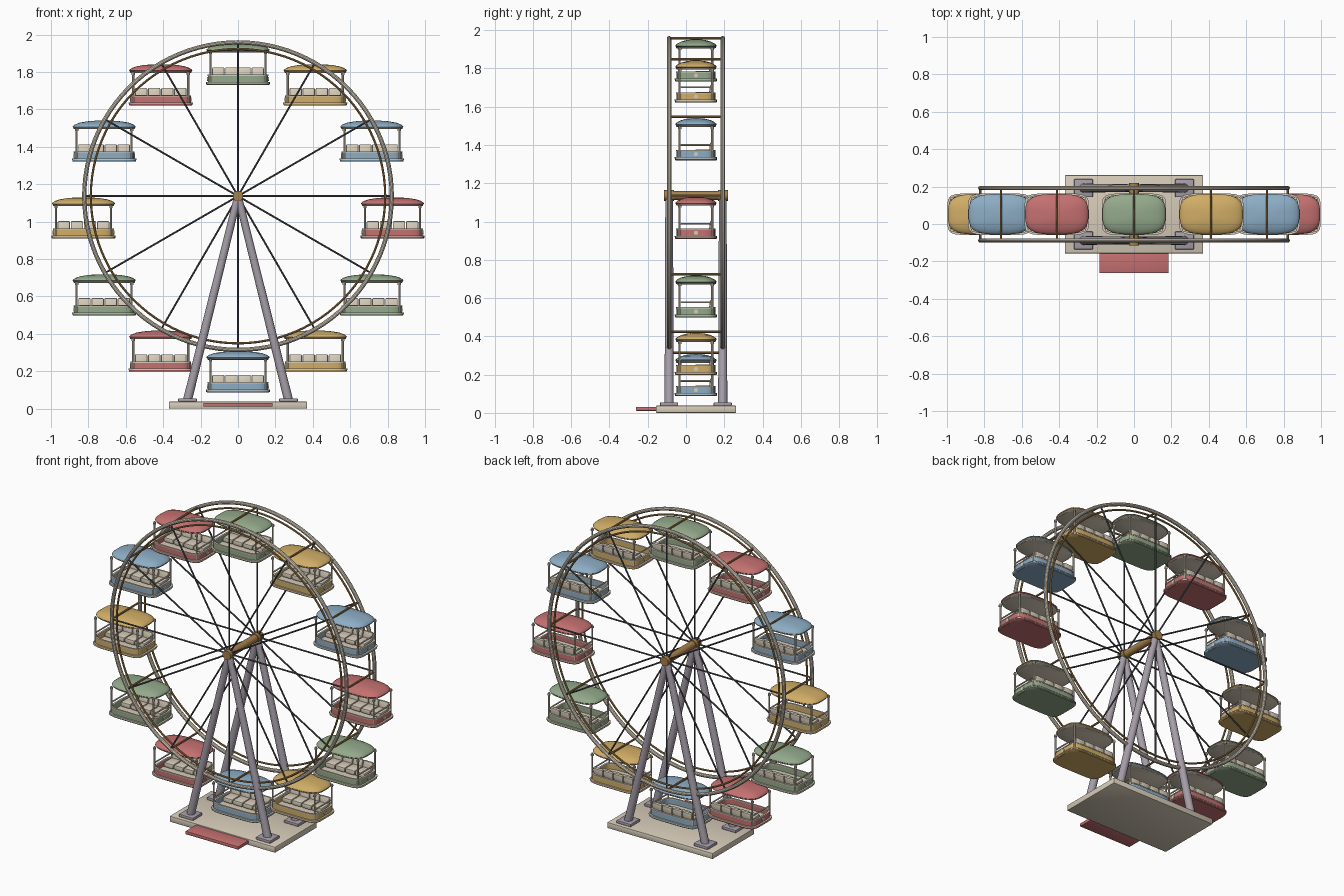
import bpy, bmesh
from math import sin, cos, pi, radians
from mathutils import Vector, Matrix

if "Cube" in bpy.data.objects:
    bpy.data.objects.remove(bpy.data.objects["Cube"])

YC, ZC, R = 0.052, 1.136, 0.826      # wheel centre and pivot radius
SIDES = (YC - 0.14, YC + 0.14)


def mat(name, r, g, b):
    m = bpy.data.materials.new(name)
    m.diffuse_color = [(c / 255) ** 2.2 for c in (r, g, b)] + [1]
    m.use_nodes = True
    m.node_tree.nodes["Principled BSDF"].inputs["Base Color"].default_value = m.diffuse_color
    return m


CREAM = mat("cream", 214, 203, 184)
STEEL = mat("lilac_grey", 165, 157, 168)
DARK = mat("dark_grey", 85, 85, 90)
BRONZE = mat("bronze", 165, 128, 78)
RED = mat("red", 196, 112, 112)
COLOURS = [mat("green", 146, 168, 138), mat("yellow", 208, 172, 102),
           mat("blue", 140, 172, 196), RED]


def finish(bm, name, material, loc=(0, 0, 0)):
    me = bpy.data.meshes.new(name)
    bmesh.ops.recalc_face_normals(bm, faces=bm.faces)
    bm.to_mesh(me)
    bm.free()
    me.materials.append(material)
    return place(me, name, loc)


def place(me, name, loc):
    ob = bpy.data.objects.new(name, me)
    ob.location = loc
    bpy.context.collection.objects.link(ob)
    return ob


def tube(bm, p, q, r, n=12, r2=None):
    p, q = Vector(p), Vector(q)
    rot = (q - p).to_track_quat('Z', 'Y').to_matrix().to_4x4()
    bmesh.ops.create_cone(bm, cap_ends=True, segments=n, radius1=r, radius2=r2 or r,
                          depth=(q - p).length, matrix=Matrix.Translation((p + q) / 2) @ rot)


def box(bm, c, s, bevel=0.0, tilt=0.0):
    m = Matrix.Translation(c) @ Matrix.Rotation(tilt, 4, 'X') @ Matrix.Diagonal((*s, 1))
    vs = bmesh.ops.create_cube(bm, size=1, matrix=m)['verts']
    if bevel:
        es = list({e for v in vs for e in v.link_edges})
        bmesh.ops.bevel(bm, geom=es, offset=bevel, segments=2, affect='EDGES', profile=0.5)


def loft(bm, rings, power, n=48, closed=False):
    """Stack of superellipse rings (half x, half y, z)."""
    loops = []
    for hx, hy, z in rings:
        loop = []
        for i in range(n):
            a = 2 * pi * i / n
            k = (abs(cos(a)) ** power + abs(sin(a)) ** power) ** (-1 / power)
            loop.append(bm.verts.new((hx * k * cos(a), hy * k * sin(a), z)))
        loops.append(loop)
    pairs = list(zip(loops, loops[1:]))
    if closed:
        pairs.append((loops[-1], loops[0]))
    for a, b in pairs:
        for i in range(n):
            bm.faces.new((a[i], a[(i + 1) % n], b[(i + 1) % n], b[i]))
    if not closed:
        bm.faces.new(loops[0])
        bm.faces.new(loops[-1])


def torus(bm, y, major, minor, n=96, k=10):
    rows = []
    for i in range(n):
        a = 2 * pi * i / n
        rows.append([bm.verts.new(((major + minor * cos(b)) * cos(a), y + minor * sin(b),
                                   ZC + (major + minor * cos(b)) * sin(a)))
                     for b in (2 * pi * j / k for j in range(k))])
    for i in range(n):
        for j in range(k):
            a, b = rows[i], rows[(i + 1) % n]
            bm.faces.new((a[j], a[(j + 1) % k], b[(j + 1) % k], b[j]))


# base platform and entrance step
bm = bmesh.new()
box(bm, (0, YC, 0.019), (0.74, 0.42, 0.038), 0.006)
finish(bm, "base_platform", CREAM)
bm = bmesh.new()
box(bm, (0, -0.2, 0.021), (0.37, 0.124, 0.02), 0.003)
finish(bm, "entrance_step", RED)

# support legs and foot pads
bm = bmesh.new()
for y in SIDES:
    for s in (-1, 1):
        tube(bm, (s * 0.27, y, 0.045), (0, y, ZC), 0.024, 16, 0.02)
        box(bm, (s * 0.27, y, 0.046), (0.1, 0.095, 0.018), 0.004)
finish(bm, "support_legs", STEEL)

# axle with end caps
bm = bmesh.new()
tube(bm, (0, SIDES[0], ZC), (0, SIDES[1], ZC), 0.023, 20)
for s in (-1, 1):
    tube(bm, (0, YC + s * 0.115, ZC), (0, YC + s * 0.168, ZC), 0.028, 20)
finish(bm, "axle", BRONZE)

# rims, inner rims, spokes, crossbars
rim, inner, spokes, bars = (bmesh.new() for _ in range(4))
for y in SIDES:
    torus(rim, y, 0.822, 0.0115)
    torus(inner, y, 0.787, 0.006, k=8)
angles = [pi / 2 - radians(30) * i for i in range(12)]
for a in angles:
    d = Vector((cos(a), 0, sin(a)))
    c = Vector((0, 0, ZC))
    for y in SIDES:
        o = Vector((0, y, 0))
        tube(spokes, c + o, c + o + d * 0.815, 0.005, 8)
    tube(bars, c + d * 0.822 + Vector((0, SIDES[0], 0)),
         c + d * 0.822 + Vector((0, SIDES[1], 0)), 0.006, 10)
finish(rim, "outer_rims", CREAM)
finish(inner, "inner_rims", BRONZE)
finish(spokes, "spokes", DARK)
finish(bars, "crossbars", BRONZE)


# gondola parts, built around the pivot
def roof():
    bm = bmesh.new()
    loft(bm, [(0.165, 0.104, -0.045), (0.169, 0.108, -0.041), (0.167, 0.106, -0.036),
              (0.155, 0.096, -0.027), (0.13, 0.078, -0.018), (0.09, 0.053, -0.011),
              (0.04, 0.024, -0.007)], 3.2)
    return bm


def tub():
    bm = bmesh.new()
    loft(bm, [(0.166, 0.106, -0.227), (0.17, 0.109, -0.224), (0.17, 0.109, -0.216)], 6)
    loft(bm, [(0.161, 0.101, -0.216), (0.161, 0.101, -0.177),
              (0.154, 0.094, -0.177), (0.154, 0.094, -0.216)], 6, closed=True)
    return bm


def frame():
    bm = bmesh.new()
    # roof underside, floor plate and wall trim
    loft(bm, [(0.16, 0.1, -0.053), (0.164, 0.104, -0.05), (0.164, 0.104, -0.044)], 3.2)
    loft(bm, [(0.172, 0.111, -0.217), (0.172, 0.111, -0.211)], 6)
    loft(bm, [(0.163, 0.103, -0.179), (0.163, 0.103, -0.173),
              (0.152, 0.092, -0.173), (0.152, 0.092, -0.179)], 6, closed=True)
    for sx in (-1, 1):
        for sy in (-1, 1):
            x, y = sx * 0.147, sy * 0.085
            tube(bm, (x, y, -0.21), (x, y, -0.046), 0.0055, 8)
            tube(bm, (x, y, -0.063), (x, y, -0.052), 0.009, 8)
        # end handrail and round badge
        tube(bm, (sx * 0.147, -0.085, -0.147), (sx * 0.147, 0.085, -0.147), 0.0045, 8)
        tube(bm, (sx * 0.155, 0, -0.195), (sx * 0.165, 0, -0.195), 0.011, 12)
    return bm


def seats():
    bm = bmesh.new()
    for i in range(4):
        x = (i - 1.5) * 0.07
        box(bm, (x, 0.035, -0.187), (0.066, 0.085, 0.03), 0.006)
        box(bm, (x, 0.079, -0.164), (0.066, 0.018, 0.06), 0.006, radians(-8))
    return bm


def hang(name, build, material, indices):
    me = None
    for i in indices:
        loc = (R * cos(angles[i]), YC, ZC + 0.822 * sin(angles[i]))
        if me is None:
            me = finish(build(), name, material, loc).data
        else:
            place(me, name, loc)


for c, m in enumerate(COLOURS):
    hang("gondola_roof_" + m.name, roof, m, range(c, 12, 4))
    hang("gondola_tub_" + m.name, tub, m, range(c, 12, 4))
hang("gondola_frame", frame, CREAM, range(12))
hang("gondola_seats", seats, CREAM, range(12))

# smooth the round surfaces, keep edges sharp
for ob in bpy.context.collection.objects:
    ob.select_set(True)
    bpy.context.view_layer.objects.active = ob
bpy.ops.object.shade_smooth_by_angle(angle=radians(35))
